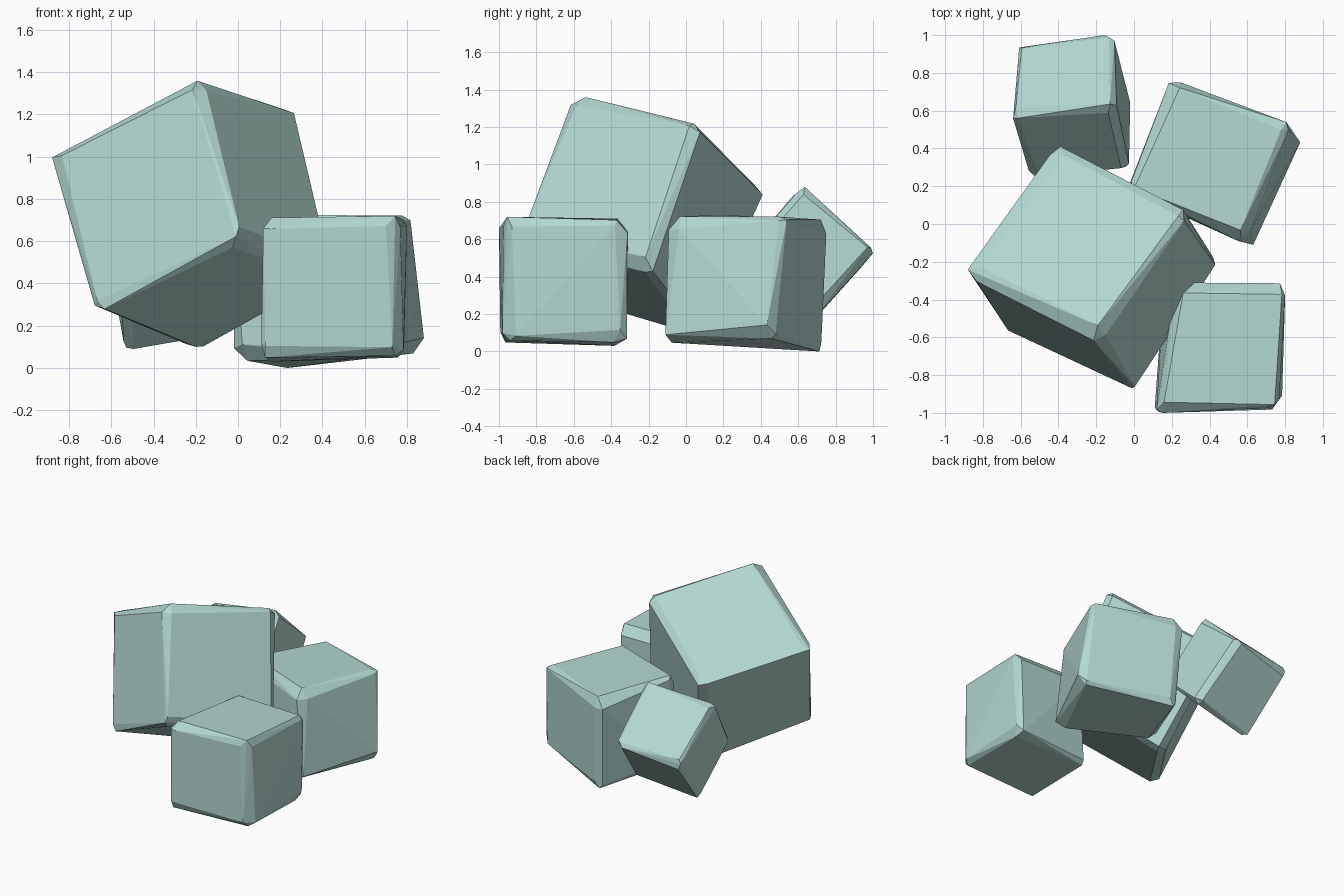
import bpy, bmesh, random
from mathutils import Vector

if "Cube" in bpy.data.objects:
    bpy.data.objects.remove(bpy.data.objects["Cube"])

mat = bpy.data.materials.new("pale_teal")
mat.diffuse_color = (0.45, 0.68, 0.64, 1)
mat.use_nodes = True
mat.node_tree.nodes["Principled BSDF"].inputs["Base Color"].default_value = mat.diffuse_color


def block(name, corners, seed, lo=0.02, hi=0.11):
    """Rough cube: 8 corners (index bits = 3 edge directions), uneven chamfers."""
    rnd = random.Random(seed)
    c = [Vector(p) for p in corners]
    pts = []
    for i in range(8):
        edges = [c[i ^ (1 << k)] - c[i] for k in range(3)]
        for face in range(3):
            p = c[i].copy()
            for k in range(3):
                if k != face:
                    p += edges[k] * rnd.uniform(lo, hi)
            pts.append(p)
    # stretch back to the full extent of the corners
    for a in range(3):
        c0, c1 = min(p[a] for p in c), max(p[a] for p in c)
        p0, p1 = min(p[a] for p in pts), max(p[a] for p in pts)
        for p in pts:
            p[a] = c0 + (p[a] - p0) * (c1 - c0) / (p1 - p0)
    bm = bmesh.new()
    for p in pts:
        bm.verts.new(p)
    bmesh.ops.convex_hull(bm, input=bm.verts[:])
    loose = [v for v in bm.verts if not v.link_faces]
    bmesh.ops.delete(bm, geom=loose, context='VERTS')
    bmesh.ops.dissolve_limit(bm, angle_limit=0.07, verts=bm.verts[:], edges=bm.edges[:])
    bmesh.ops.recalc_face_normals(bm, faces=bm.faces[:])
    me = bpy.data.meshes.new(name)
    bm.to_mesh(me)
    bm.free()
    me.materials.append(mat)
    ob = bpy.data.objects.new(name, me)
    bpy.context.collection.objects.link(ob)


# large tilted block resting on the others
block("large_block", [
    (-0.67, -0.56, 0.29), (0.00, -0.87, 0.62), (-0.21, 0.08, 0.10), (0.43, -0.20, 0.46),
    (-0.88, -0.26, 1.00), (-0.21, -0.60, 1.36), (-0.41, 0.41, 0.85), (0.26, 0.06, 1.20)], 3, 0.01, 0.09)

# block at the back right, turned about z
block("right_block", [
    (-0.02, 0.18, 0.04), (0.62, -0.11, 0.05), (0.24, 0.72, 0.00), (0.88, 0.44, 0.08),
    (-0.01, 0.18, 0.73), (0.58, -0.09, 0.72), (0.20, 0.75, 0.70), (0.81, 0.52, 0.72)], 5)

# block at the front right
block("front_block", [
    (0.11, -0.99, 0.05), (0.78, -0.98, 0.06), (0.15, -0.36, 0.03), (0.78, -0.32, 0.05),
    (0.12, -1.00, 0.71), (0.76, -0.97, 0.72), (0.23, -0.31, 0.71), (0.80, -0.32, 0.70)], 8)

# small block at the back left, standing on an edge
block("small_block", [
    (-0.53, 0.60, 0.09), (-0.02, 0.66, 0.16), (-0.60, 0.96, 0.49), (-0.11, 1.00, 0.54),
    (-0.55, 0.25, 0.44), (-0.03, 0.30, 0.50), (-0.64, 0.58, 0.83), (-0.10, 0.63, 0.88)], 12)
